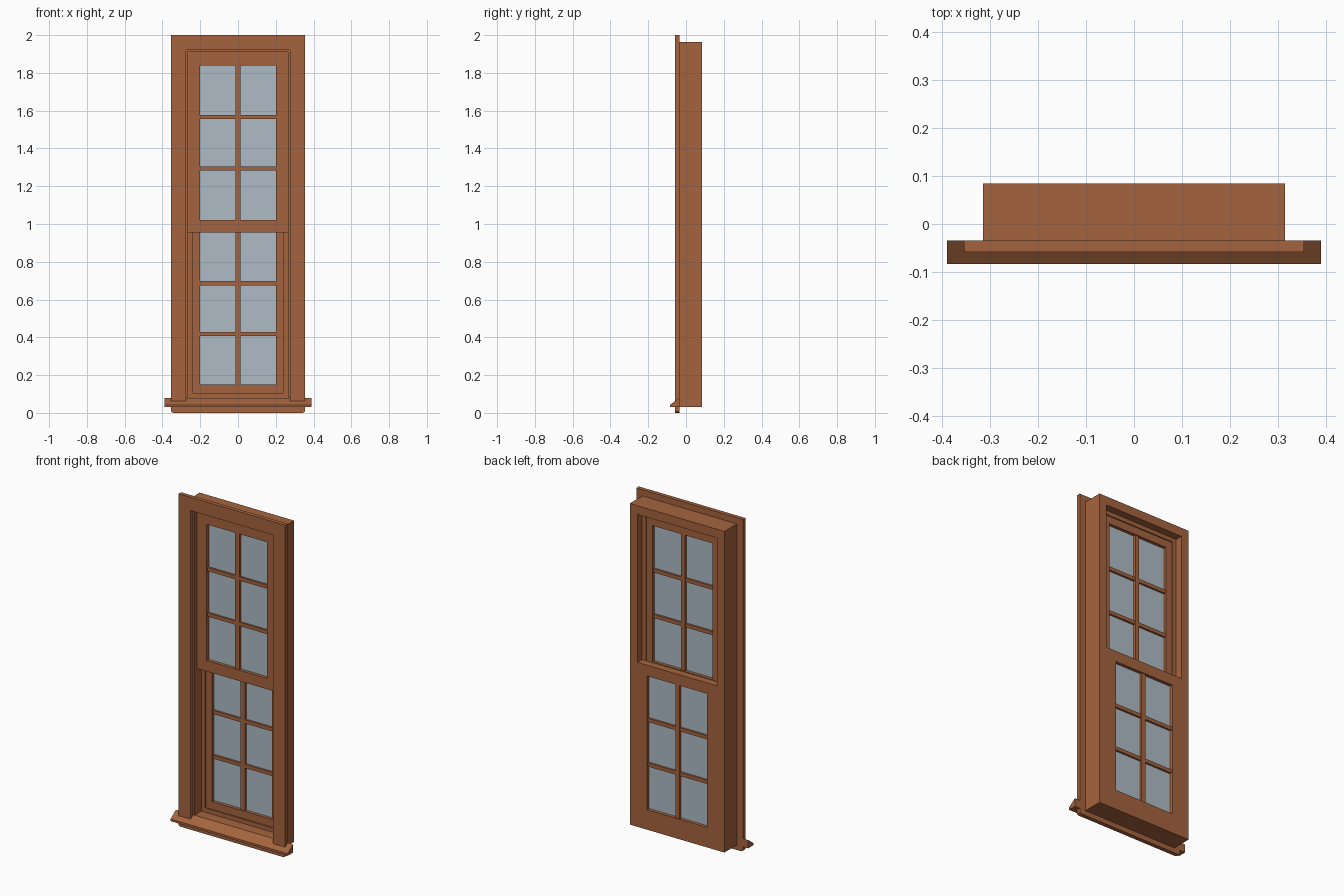
import bpy, bmesh

if "Cube" in bpy.data.objects:
    bpy.data.objects.remove(bpy.data.objects["Cube"])


def material(name, color):
    m = bpy.data.materials.new(name)
    m.diffuse_color = (*color, 1)
    m.use_nodes = True
    m.node_tree.nodes["Principled BSDF"].inputs["Base Color"].default_value = m.diffuse_color
    return m


wood = material("brown wood", (0.376, 0.127, 0.048))
pane = material("pale glass", (0.43, 0.50, 0.565))


def finish(name, bm, mat):
    bmesh.ops.recalc_face_normals(bm, faces=bm.faces)
    me = bpy.data.meshes.new(name)
    bm.to_mesh(me)
    bm.free()
    me.materials.append(mat)
    ob = bpy.data.objects.new(name, me)
    bpy.context.collection.objects.link(ob)
    return ob


def prism(name, points, axis, a, b, mat=wood):
    """Extrude a 2D outline: axis 'y' takes (x, z) points, axis 'x' takes (y, z)."""
    bm = bmesh.new()
    place = (lambda p, t: (p[0], t, p[1])) if axis == 'y' else (lambda p, t: (t, p[0], p[1]))
    lo = [bm.verts.new(place(p, a)) for p in points]
    hi = [bm.verts.new(place(p, b)) for p in points]
    bm.faces.new(lo)
    bm.faces.new(hi)
    n = len(points)
    for i in range(n):
        j = (i + 1) % n
        bm.faces.new((lo[i], lo[j], hi[j], hi[i]))
    return finish(name, bm, mat)


def box(name, x0, x1, y0, y1, z0, z1, mat=wood):
    return prism(name, [(x0, z0), (x1, z0), (x1, z1), (x0, z1)], 'y', y0, y1, mat)


def ring(name, outer, inner, y0, y1):
    """Rectangular frame; outer and inner are (half width, bottom, top)."""
    bm = bmesh.new()

    def loop(r, y):
        w, b, t = r
        return [bm.verts.new((x, y, z)) for x, z in ((-w, b), (w, b), (w, t), (-w, t))]

    loops = [loop(outer, y0), loop(inner, y0), loop(inner, y1), loop(outer, y1)]
    for k in range(4):
        p, q = loops[k], loops[(k + 1) % 4]
        for i in range(4):
            j = (i + 1) % 4
            bm.faces.new((p[i], p[j], q[j], q[i]))
    return finish(name, bm, wood)


# Box frame and the parting bead between the two sash tracks
ring("box_frame", (0.315, 0.03, 1.963), (0.265, 0.08, 1.91), -0.034, 0.085)
ring("parting_bead", (0.268, 0.077, 1.913), (0.24, 0.105, 1.885), 0.031, 0.04)


# Sashes, each with a 2 x 3 grid of panes
def sash(name, bottom, top, g0, g1, y0, y1):
    ring(name + "_sash", (0.265, bottom, top), (0.2, g0, g1), y0, y1)
    mid = (y0 + y1) / 2
    box(name + "_glass", -0.202, 0.202, mid - 0.003, mid + 0.003, g0 - 0.002, g1 + 0.002, pane)
    box(name + "_upright_bar", -0.014, 0.014, mid - 0.017, mid + 0.017, g0, g1)
    for k in (1, 2):
        z = g0 + (g1 - g0) * k / 3
        box(f"{name}_cross_bar_{k}", -0.2, 0.2, mid - 0.015, mid + 0.015, z - 0.011, z + 0.011)


sash("upper", 0.955, 1.91, 1.02, 1.84, -0.012, 0.033)
sash("lower", 0.08, 1.02, 0.15, 0.955, 0.04, 0.085)

# Mitred casing on the outside face
for s, side in ((-1, "left"), (1, "right")):
    prism(side + "_casing", [(s * 0.355, 0.055), (s * 0.275, 0.055),
                             (s * 0.275, 1.92), (s * 0.355, 2.0)], 'y', -0.058, -0.034)
prism("head_casing", [(-0.355, 2.0), (-0.275, 1.92), (0.275, 1.92), (0.355, 2.0)],
      'y', -0.058, -0.034)

# Sloped sill and the rounded moulding below it
prism("sill", [(-0.034, 0.03), (-0.084, 0.03), (-0.084, 0.043), (-0.034, 0.08)],
      'x', -0.39, 0.39)
prism("sill_moulding", [(-0.355, 0.03), (-0.355, 0.012), (-0.352, 0.004), (-0.343, 0),
                        (0.343, 0), (0.352, 0.004), (0.355, 0.012), (0.355, 0.03)],
      'y', -0.059, -0.034)
